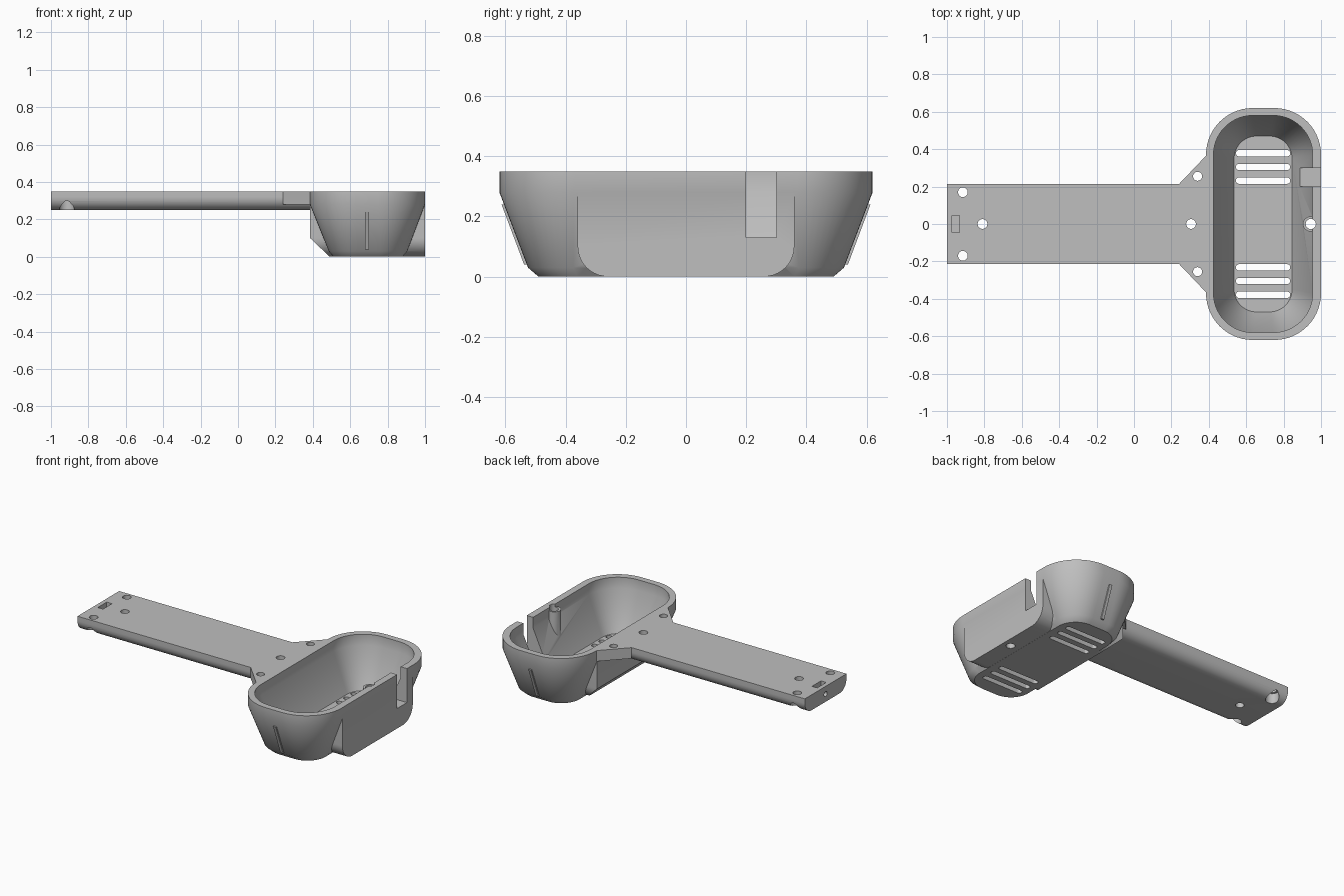
import bpy, bmesh
from math import sin, cos, pi, radians
from mathutils import Matrix, Vector

if "Cube" in bpy.data.objects:
    bpy.data.objects.remove(bpy.data.objects["Cube"], do_unlink=True)

grey = bpy.data.materials.new("plain grey")
grey.use_nodes = True
grey.diffuse_color = (0.52, 0.52, 0.52, 1)
grey.node_tree.nodes["Principled BSDF"].inputs["Base Color"].default_value = (0.52, 0.52, 0.52, 1)


def finish(name, bm):
    bmesh.ops.recalc_face_normals(bm, faces=bm.faces)
    mesh = bpy.data.meshes.new(name)
    bm.to_mesh(mesh)
    bm.free()
    mesh.materials.append(grey)
    obj = bpy.data.objects.new(name, mesh)
    bpy.context.collection.objects.link(obj)
    return obj


def skin(name, rings):
    """Closed solid through a stack of equal-length rings."""
    bm = bmesh.new()
    loops = [[bm.verts.new(p) for p in ring] for ring in rings]
    for low, high in zip(loops, loops[1:]):
        for i in range(len(low)):
            j = (i + 1) % len(low)
            bm.faces.new((low[i], low[j], high[j], high[i]))
    bm.faces.new(loops[0][::-1])
    bm.faces.new(loops[-1])
    return finish(name, bm)


def prism(name, points, axis, a, b):
    """Extrude a 2D profile along one axis."""
    place = {"x": lambda p, t: (t, p[0], p[1]),
             "y": lambda p, t: (p[0], t, p[1]),
             "z": lambda p, t: (p[0], p[1], t)}[axis]
    return skin(name, [[place(p, t) for p in points] for t in (a, b)])


def box(name, x0, x1, y0, y1, z0, z1):
    return prism(name, [(x0, y0), (x1, y0), (x1, y1), (x0, y1)], "z", z0, z1)


def rounded_rect(x0, x1, y0, y1, r, steps=14):
    points = []
    corners = ((x1 - r, y1 - r), (x0 + r, y1 - r), (x0 + r, y0 + r), (x1 - r, y0 + r))
    for q, (cx, cy) in enumerate(corners):
        for i in range(steps + 1):
            t = (q + i / steps) * pi / 2
            points.append((cx + r * cos(t), cy + r * sin(t)))
    return points


def tub(name, levels):
    """Loft of rounded rectangles given as x0, x1, half length, radius, height."""
    return skin(name, [[(x, y, z) for x, y in rounded_rect(x0, x1, -h, h, r)]
                       for x0, x1, h, r, z in levels])


def round_bottom(half, low, high, r, steps=10):
    """Upright profile with square top and rounded lower corners."""
    points = [(half, high), (-half, high)]
    for side, start in ((-1, pi), (1, 1.5 * pi)):
        for i in range(steps + 1):
            t = start + i / steps * pi / 2
            points.append((side * (half - r) + r * cos(t), low + r + r * sin(t)))
    return points


def cylinder(name, x, y, z0, z1, r, axis="z"):
    bm = bmesh.new()
    turn = Matrix.Rotation(pi / 2, 4, "Y") if axis == "x" else Matrix()
    bmesh.ops.create_cone(bm, cap_ends=True, segments=28, radius1=r, radius2=r,
                          depth=z1 - z0, matrix=turn)
    bmesh.ops.translate(bm, verts=bm.verts, vec=Vector((x, y, (z0 + z1) / 2)))
    return finish(name, bm)


def combine(target, tool, operation):
    mod = target.modifiers.new(operation, "BOOLEAN")
    mod.operation = operation
    mod.solver = "EXACT"
    mod.object = tool
    bpy.context.view_layer.objects.active = target
    bpy.ops.object.modifier_apply(modifier=mod.name)
    bpy.data.objects.remove(tool, do_unlink=True)


def cut(target, tool):
    combine(target, tool, "DIFFERENCE")


# Tapered bowl with a rounded rim
bowl = tub("bowl", [(0.51, 0.88, 0.49, 0.13, 0), (0.485, 0.905, 0.525, 0.15, 0.03),
                    (0.385, 1, 0.62, 0.25, 0.28), (0.385, 1, 0.62, 0.25, 0.35)])

# Straight block through the middle of the bowl, chamfered under the handle
block = prism("block", round_bottom(0.36, 0.0004, 0.34, 0.1), "x", 0.3854, 0.9996)
cut(block, prism("wedge", [(0.28, 0.2), (0.28, -0.1), (0.595, -0.1)], "y", -1, 1))
combine(bowl, block, "UNION")

# Cavity, screw boss and its hole
cut(bowl, tub("cavity", [(0.535, 0.845, 0.47, 0.12, 0.04), (0.425, 0.955, 0.58, 0.21, 0.28),
                         (0.425, 0.955, 0.58, 0.21, 0.45)]))
combine(bowl, cylinder("boss", 0.943, 0, 0.02, 0.33, 0.04), "UNION")
cut(bowl, cylinder("boss_hole", 0.945, 0, -0.1, 0.5, 0.027))

# Cable notch in the wall
cut(bowl, box("notch", 0.885, 1.1, 0.2, 0.3, 0.13, 0.5))

# Drain slots in the floor
for side in (-1, 1):
    for y in (0.232, 0.305, 0.378):
        slot = rounded_rect(0.545, 0.835, side * y - 0.017, side * y + 0.017, 0.0165, 6)
        cut(bowl, prism("slot", slot, "z", -0.1, 0.1))

# Handle with rounded lower edges
handle = prism("handle", round_bottom(0.213, 0.25, 0.35, 0.07), "x", -1, 0.385)
for x in (-0.81, 0.305):
    cut(handle, cylinder("hole", x, 0, 0.1, 0.5, 0.026))
for side in (-1, 1):
    cut(handle, cylinder("hole", -0.915, side * 0.17, 0.1, 0.5, 0.026))
    cut(handle, cylinder("counterbore", -0.915, side * 0.17, 0.1, 0.315, 0.04))
cut(handle, box("latch_pocket", -0.972, -0.934, -0.046, 0.046, 0.28, 0.5))
cut(handle, cylinder("end_hole", -1, 0, 0.25, 0.35, 0.016, "x"))

# Triangular gussets and thin ribs on both sides
parts = [bowl, handle]
for side, label in ((1, "back"), (-1, "front")):
    gusset = prism(label + "_gusset", [(0.24, side * 0.213), (0.385, side * 0.213),
                                       (0.385, side * 0.365)], "z", 0.28, 0.35)
    cut(gusset, cylinder("hole", 0.34, side * 0.255, 0.1, 0.5, 0.024))
    rib = prism(label + "_rib", [(side * y, z) for y, z in
                ((0.515, 0.04), (0.538, 0.04), (0.613, 0.24), (0.59, 0.24))], "x", 0.68, 0.7)
    parts += [gusset, rib]

# Smooth curves, sharp edges
bpy.ops.object.select_all(action="DESELECT")
for part in parts:
    part.select_set(True)
bpy.context.view_layer.objects.active = bowl
bpy.ops.object.shade_smooth_by_angle(angle=radians(30))
